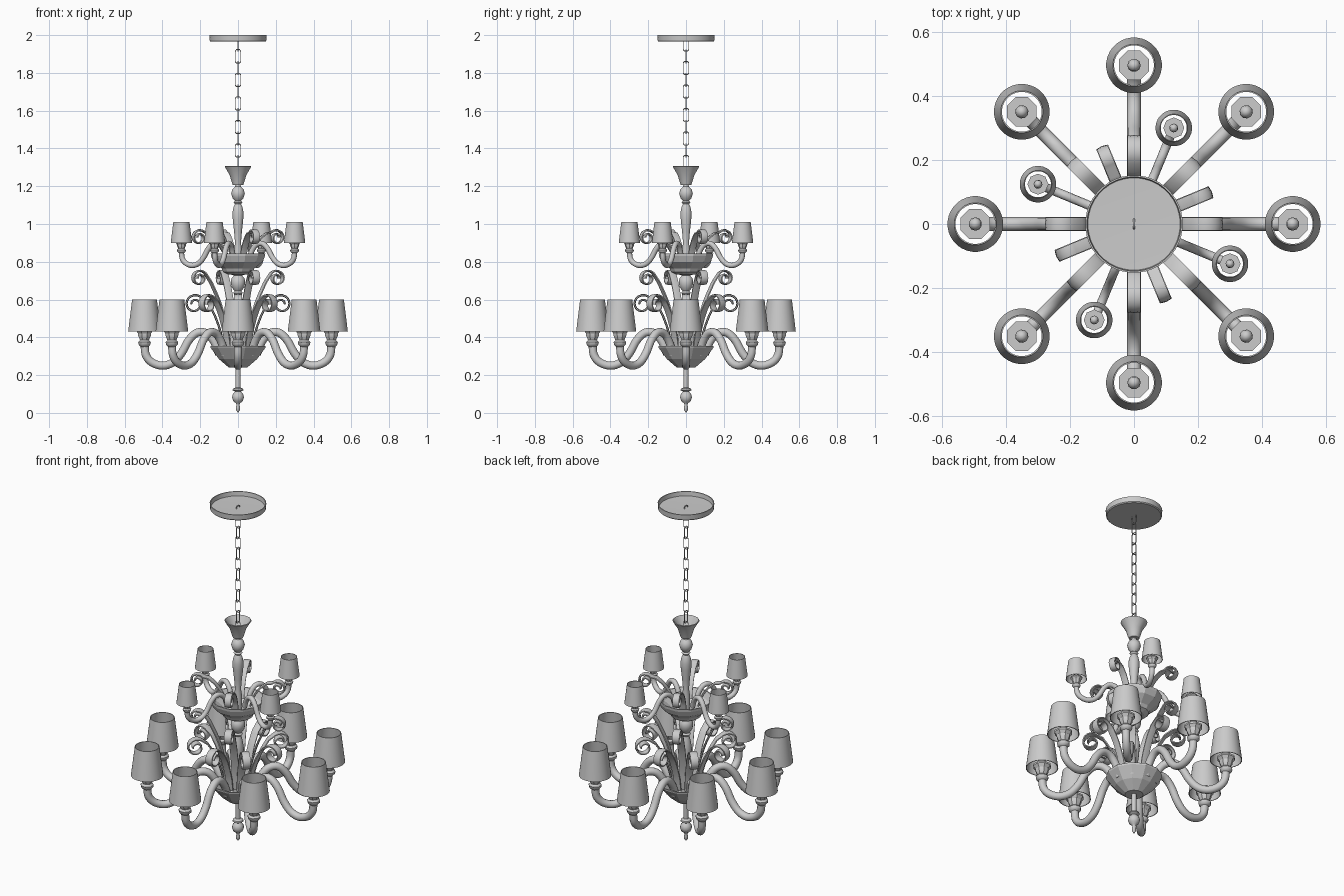
import bpy, bmesh, math
from mathutils import Vector

if "Cube" in bpy.data.objects:
    bpy.data.objects.remove(bpy.data.objects["Cube"])


def finish(bm, name, smooth=35):
    bmesh.ops.recalc_face_normals(bm, faces=bm.faces)
    me = bpy.data.meshes.new(name)
    bm.to_mesh(me)
    bm.free()
    ob = bpy.data.objects.new(name, me)
    bpy.context.collection.objects.link(ob)
    if smooth:
        bpy.ops.object.select_all(action='DESELECT')
        ob.select_set(True)
        bpy.context.view_layer.objects.active = ob
        bpy.ops.object.shade_smooth_by_angle(angle=math.radians(smooth))
    return ob


def lathe(name, profile, n=16, smooth=35, x=0.0, closed=False):
    """Revolve (radius, z) points round a vertical axis at x."""
    bm = bmesh.new()
    rings = []
    for r, z in profile:
        if r < 1e-5:
            rings.append([bm.verts.new((x, 0, z))] * n)
        else:
            rings.append([bm.verts.new((x + r * math.cos((k + .5) * math.tau / n),
                                        r * math.sin((k + .5) * math.tau / n), z)) for k in range(n)])
    pairs = list(zip(rings, rings[1:])) + ([(rings[-1], rings[0])] if closed else [])
    for a, b in pairs:
        for k in range(n):
            j = (k + 1) % n
            vs = list(dict.fromkeys((a[k], a[j], b[j], b[k])))
            if len(vs) > 2:
                bm.faces.new(vs)
    return finish(bm, name, smooth)


def spline(pts, steps=6):
    """Catmull-Rom curve through 2D points."""
    p = [Vector(q) for q in pts]
    p = [2 * p[0] - p[1]] + p + [2 * p[-1] - p[-2]]
    out = []
    for a, b, c, d in zip(p, p[1:], p[2:], p[3:]):
        for s in range(steps):
            t = s / steps
            out.append(0.5 * (2 * b + (c - a) * t + (2 * a - 5 * b + 4 * c - d) * t * t
                              + (3 * b - a - 3 * c + d) * t ** 3))
    return out + [p[-2]]


def sweep(name, path, section):
    """Sweep a (sideways, normal) section along a path in the xz plane."""
    bm = bmesh.new()
    rings = []
    for i, q in enumerate(path):
        t = (path[min(i + 1, len(path) - 1)] - path[max(i - 1, 0)]).normalized()
        rings.append([bm.verts.new((q.x - t.y * v, u, q.y + t.x * v)) for u, v in section])
    n = len(section)
    for a, b in zip(rings, rings[1:]):
        for k in range(n):
            bm.faces.new((a[k], a[(k + 1) % n], b[(k + 1) % n], b[k]))
    bm.faces.new(rings[0])
    bm.faces.new(rings[-1])
    return finish(bm, name)


def circle(r, n=12):
    return [(r * math.cos(k * math.tau / n), r * math.sin(k * math.tau / n)) for k in range(n)]


def ring_copies(ob, count, start):
    """Repeat an object round the z axis."""
    for k in range(count):
        c = ob if k == 0 else ob.copy()
        if k:
            bpy.context.collection.objects.link(c)
        c.rotation_euler.z = math.radians(start + 360 * k / count)


def arm_set(prefix, s, dz, count, start):
    """Arm, cup, candle bulb and shade, scaled by s and raised by dz."""
    P = lambda pts: [(r * s, z * s + dz) for r, z in pts]
    X = 0.495 * s
    arm = P([(.10, .31), (.125, .375), (.165, .42), (.215, .425), (.26, .385), (.30, .315),
             (.345, .267), (.40, .25), (.455, .267), (.487, .305), (.495, .36)])
    cup = P([(0, .345), (.022, .35), (.034, .362), (.036, .375), (.026, .385), (.03, .395), (.037, .41),
             (.037, .42), (.05, .437), (.05, .447), (.02, .447), (0, .447)])
    bulb = P([(.017, .445), (.019, .48), (.021, .50), (.018, .515), (.01, .524), (0, .527)])
    shade = P([(.087, .43), (.066, .60), (.062, .60), (.083, .43)])
    ring_copies(sweep(prefix + "_arm", spline(arm), circle(.0215 * s)), count, start)
    ring_copies(lathe(prefix + "_cup", cup, 8, 35, X), count, start)
    ring_copies(lathe(prefix + "_bulb", bulb, 10, 50, X), count, start)
    ring_copies(lathe(prefix + "_shade", shade, 32, 35, X, closed=True), count, start)


def scroll(name, stem, centre, R, count, start, half_w):
    """Flat ribbon leaf: a rising stem that ends in a spiral curl."""
    path = spline(stem, 5)
    turns = 26
    for i in range(turns + 1):
        f = i / turns
        a = math.radians(140 - 500 * f)
        r = R * (1 - .68 * f)
        path.append(Vector((centre[0] + r * math.cos(a), centre[1] + r * math.sin(a))))
    t = .006
    sec = [(-half_w, -t * .5), (0, -t), (half_w, -t * .5), (half_w, t * .5), (0, t), (-half_w, t * .5)]
    ring_copies(sweep(name, path, sec), count, start)


# Ceiling canopy (shallow open dish)
lathe("ceiling_canopy", [(0, 1.965), (.145, 1.965), (.15, 1.97), (.152, 2.0),
                         (.147, 2.0), (.144, 1.975), (0, 1.972)], 40)

# Chain of alternating oblong links
links, top, low = 12, 1.95, 1.265
for i in range(links):
    z = low + (top - low) * i / (links - 1)
    bm = bmesh.new()
    loop = [(-.015, -.027), (-.008, -.035), (.008, -.035), (.015, -.027),
            (.015, .027), (.008, .035), (-.008, .035), (-.015, .027)]
    rings = []
    for u, v in loop:
        d = Vector((u, v * .5)).normalized()
        rings.append([bm.verts.new((u + d.x * a, b, z + v + d.y * a)) for a, b in circle(.0028, 6)])
    for k in range(8):
        a, b = rings[k], rings[(k + 1) % 8]
        for m in range(6):
            bm.faces.new((a[m], a[(m + 1) % 6], b[(m + 1) % 6], b[m]))
    finish(bm, "chain_link", 60).rotation_euler.z = math.pi / 2 * (i % 2)

# Flared cup at the top of the stem
lathe("top_cup", [(0, 1.205), (.028, 1.207), (.033, 1.22), (.045, 1.26), (.072, 1.305),
                  (.068, 1.308), (.04, 1.262), (.025, 1.232), (0, 1.23)], 20)

# Turned stem sections
lathe("upper_stem", [(0, 1.21), (.014, 1.21), (.016, 1.198), (.03, 1.185), (.037, 1.163), (.03, 1.138),
                     (.016, 1.122), (.024, 1.115), (.016, 1.105), (.024, 1.09), (.03, 1.06), (.028, 1.02),
                     (.021, .96), (.016, .90), (.022, .86), (.022, .78), (0, .78)])
lathe("middle_stem", [(0, .76), (.045, .745), (.045, .735), (.022, .728), (.036, .71), (.039, .69), (.034, .665),
                      (.018, .645), (.026, .635), (.018, .625), (.026, .59), (.032, .55), (.026, .48),
                      (.018, .41), (.024, .37), (.024, .27), (0, .27)])
lathe("lower_finial", [(0, .25), (.014, .25), (.013, .135), (.028, .128), (.03, .12), (.016, .112), (.028, .10),
                       (.033, .082), (.026, .062), (.012, .052), (.008, .042), (.011, .03), (.01, .014),
                       (.005, .006), (0, 0)], 12)

# Faceted bowls
lathe("lower_bowl", [(0, .24), (.05, .24), (.105, .285), (.135, .325), (.15, .345), (.152, .355),
                     (.145, .355), (.125, .328), (.10, .30), (.05, .26), (0, .26)], 12, 0)
lathe("upper_bowl", [(0, .73), (.055, .732), (.08, .745), (.09, .765), (.135, .80), (.148, .83), (.15, .845),
                     (.143, .845), (.125, .812), (.08, .78), (0, .77)], 12, 0)

# Eight large lamps below, four small ones above
arm_set("large", 1.0, 0.0, 8, 0)
arm_set("small", 0.655, 0.617, 4, 67.5)

# Curled ribbon leaves
scroll("short_scroll", [(.075, .33), (.09, .42), (.125, .52), (.165, .59)], (.23, .575), .052, 8, 0, .021)
scroll("tall_scroll", [(.055, .33), (.07, .45), (.105, .58), (.155, .69)], (.222, .712), .043, 4, 22.5, .02)
scroll("upper_scroll", [(.07, .81), (.085, .86), (.12, .915), (.16, .95)], (.222, .928), .042, 4, 22.5, .018)
